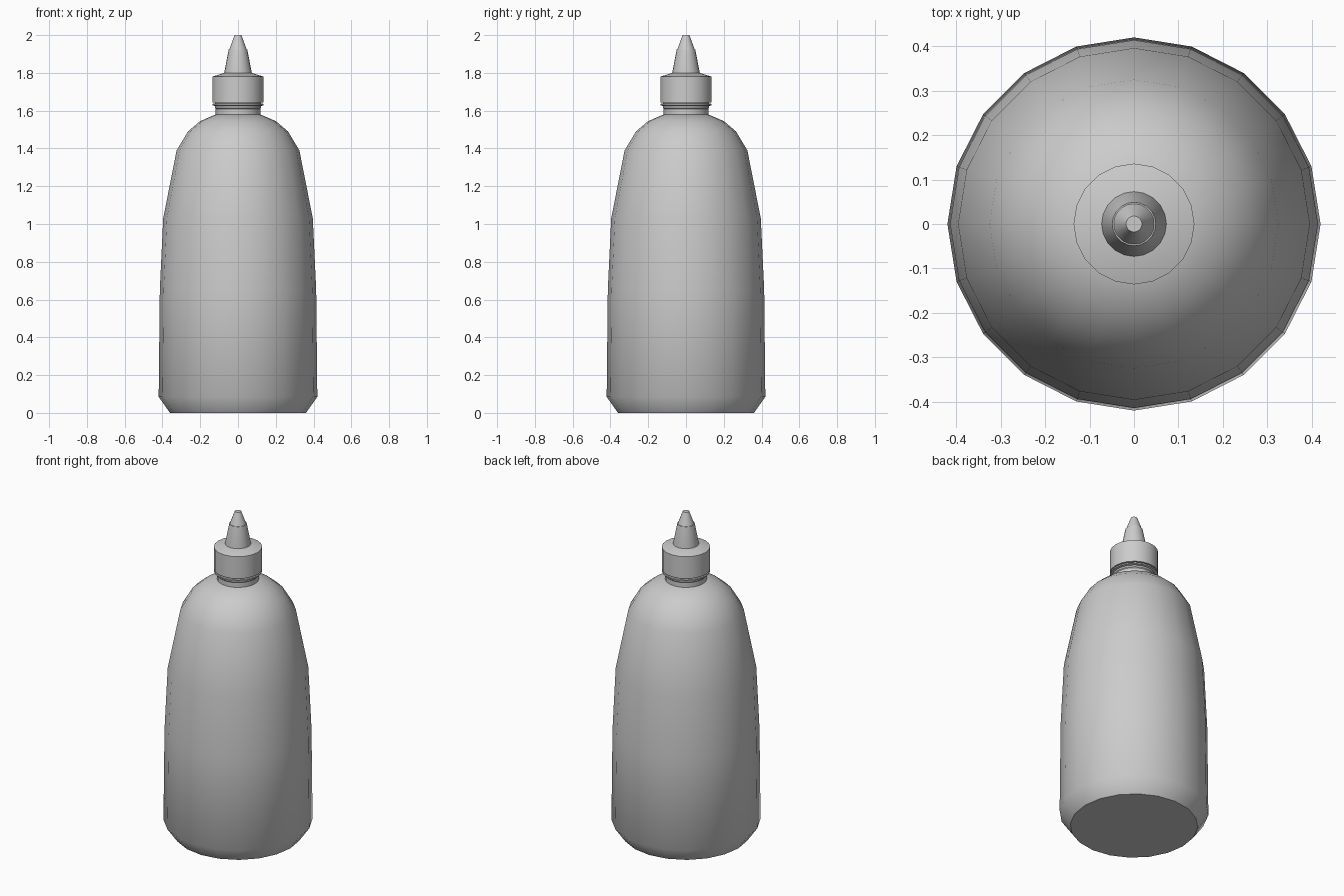
import bpy, bmesh, math

if "Cube" in bpy.data.objects:
    bpy.data.objects.remove(bpy.data.objects["Cube"])


def lathe(name, profile, sides=20, angle=35):
    """Revolve (radius, height) points about z and close both ends."""
    bm = bmesh.new()
    rings = []
    for r, z in profile:
        rings.append([bm.verts.new((r * math.cos(2 * math.pi * i / sides),
                                    r * math.sin(2 * math.pi * i / sides), z))
                      for i in range(sides)])
    for a, b in zip(rings, rings[1:]):
        for i in range(sides):
            j = (i + 1) % sides
            bm.faces.new((a[i], a[j], b[j], b[i]))
    bm.faces.new(rings[0][::-1])
    bm.faces.new(rings[-1])
    mesh = bpy.data.meshes.new(name)
    bm.to_mesh(mesh)
    bm.free()
    ob = bpy.data.objects.new(name, mesh)
    bpy.context.collection.objects.link(ob)
    bpy.ops.object.select_all(action='DESELECT')
    ob.select_set(True)
    bpy.context.view_layer.objects.active = ob
    bpy.ops.object.shade_smooth_by_angle(angle=math.radians(angle))
    return ob


# Squeeze bottle body with rounded shoulder
lathe("bottle_body", [(0.36, 0), (0.42, 0.085), (0.414, 0.65), (0.396, 1.03),
                      (0.325, 1.39), (0.265, 1.49), (0.20, 1.545), (0.118, 1.58)], angle=40)

# Neck under the cap
lathe("neck", [(0.118, 1.575), (0.118, 1.61), (0.122, 1.615), (0.122, 1.65)])

# Thin retaining ring
lathe("neck_ring", [(0.122, 1.625), (0.136, 1.628), (0.136, 1.636), (0.122, 1.638)])

# Cap with sloped top
lathe("cap", [(0.122, 1.643), (0.136, 1.643), (0.136, 1.78), (0.073, 1.80)], angle=30)

# Tapered nozzle and tip
lathe("nozzle", [(0.073, 1.795), (0.073, 1.80), (0.049, 1.925)], angle=30)
lathe("nozzle_tip", [(0.046, 1.924), (0.022, 1.99), (0.018, 2.0)], angle=30)
